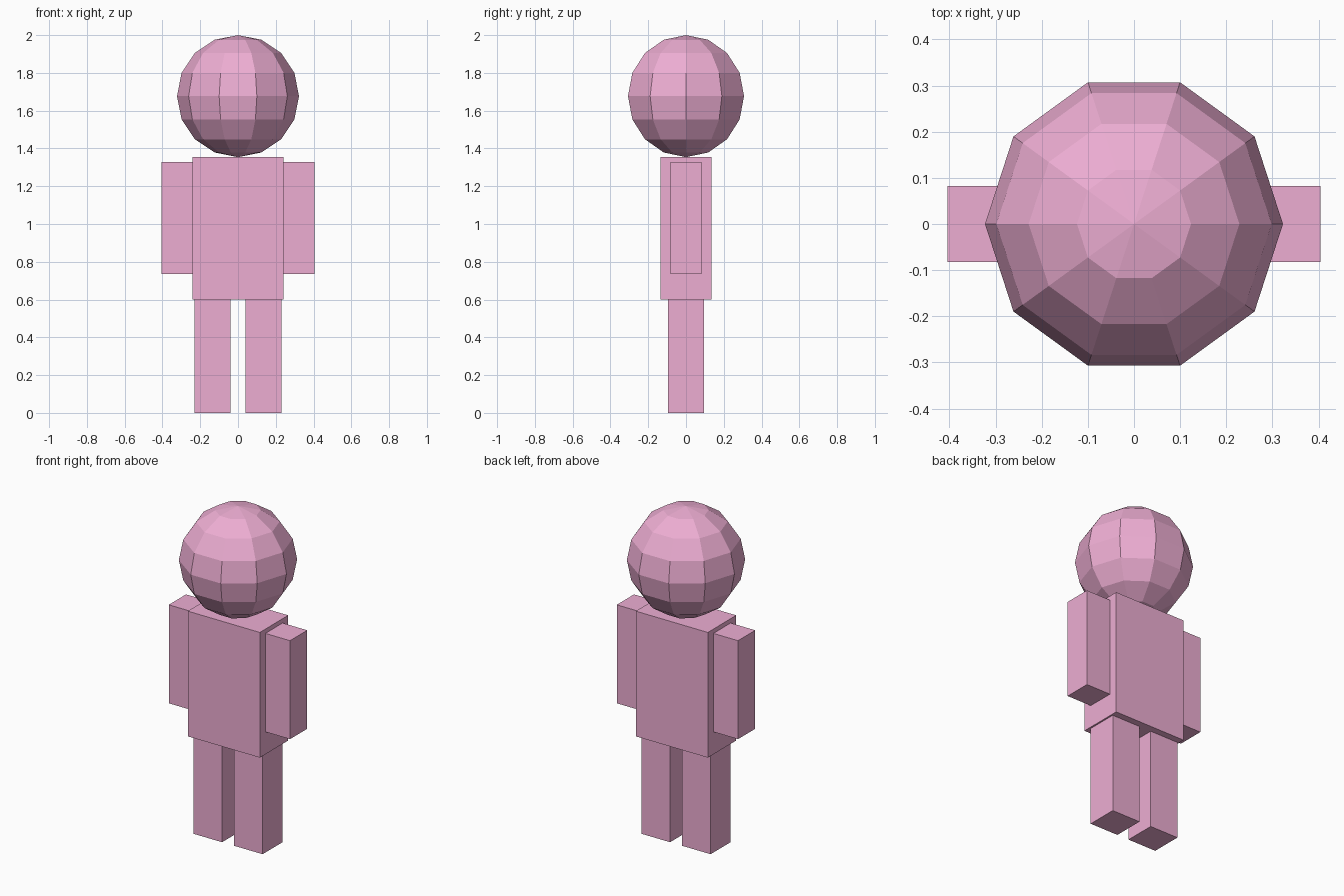
import bpy, bmesh
from math import sin, cos, pi

if "Cube" in bpy.data.objects:
    bpy.data.objects.remove(bpy.data.objects["Cube"])

pink = bpy.data.materials.new("pink")
pink.diffuse_color = (0.85, 0.42, 0.65, 1)
pink.use_nodes = True
pink.node_tree.nodes["Principled BSDF"].inputs["Base Color"].default_value = pink.diffuse_color


def add_object(name, bm):
    bmesh.ops.recalc_face_normals(bm, faces=bm.faces)
    mesh = bpy.data.meshes.new(name)
    bm.to_mesh(mesh)
    bm.free()
    mesh.materials.append(pink)
    obj = bpy.data.objects.new(name, mesh)
    bpy.context.collection.objects.link(obj)
    return obj


def box(name, x, y, z):
    """Box from (min, max) ranges on each axis."""
    bm = bmesh.new()
    bmesh.ops.create_cube(bm, size=1)
    for v in bm.verts:
        v.co = [r[0] + (c + 0.5) * (r[1] - r[0]) for r, c in zip((x, y, z), v.co)]
    return add_object(name, bm)


# Torso
box("torso", (-0.24, 0.24), (-0.135, 0.135), (0.6, 1.354))

# Arms and legs, one per side
for side, s in (("right", -1), ("left", 1)):
    box(side + "_arm", sorted((s * 0.24, s * 0.404)), (-0.082, 0.082), (0.735, 1.328))
    box(side + "_leg", sorted((s * 0.04, s * 0.23)), (-0.094, 0.094), (0, 0.6))

# Head: half-circle profile spun into 10 flat segments, corners on the x axis
R, RINGS, SEGMENTS = 0.323, 8, 10
bm = bmesh.new()
arc = [bm.verts.new((R * sin(pi * i / RINGS), 0, 2 - R + R * cos(pi * i / RINGS)))
       for i in range(RINGS + 1)]
edges = [bm.edges.new(pair) for pair in zip(arc, arc[1:])]
bmesh.ops.spin(bm, geom=arc + edges, cent=(0, 0, 0), axis=(0, 0, 1),
               angle=2 * pi, steps=SEGMENTS)
bmesh.ops.remove_doubles(bm, verts=bm.verts, dist=0.0005)
add_object("head", bm)
